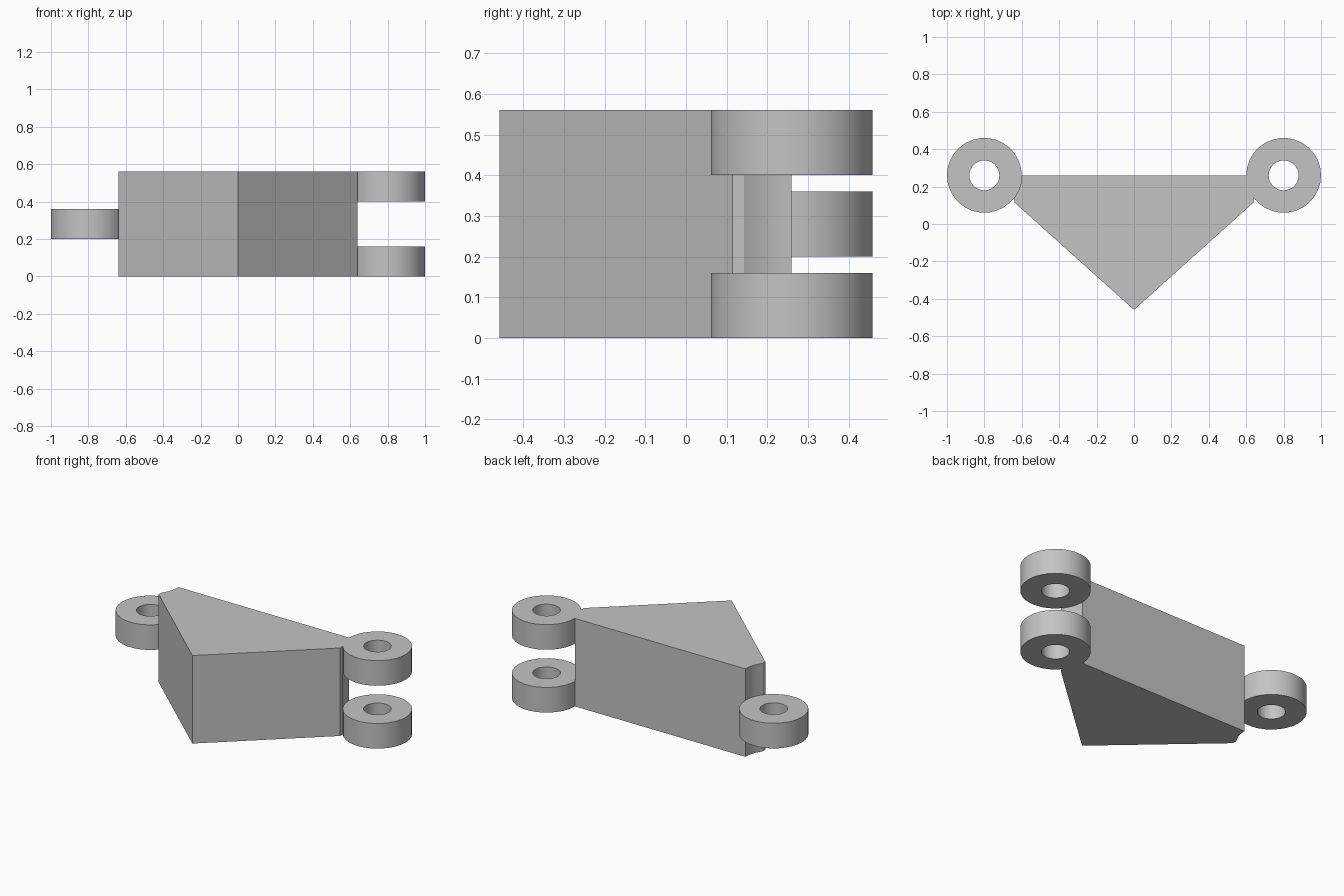
import bpy, bmesh
from math import sin, cos, pi, radians

if "Cube" in bpy.data.objects:
    bpy.data.objects.remove(bpy.data.objects["Cube"])

HINGE_X, HINGE_Y = 0.8, 0.26
OUTER, BORE, HEIGHT = 0.2, 0.08, 0.56
SIDES = 30

grey = bpy.data.materials.new("light grey")
grey.use_nodes = True
colour = (0.55, 0.55, 0.55, 1)
grey.diffuse_color = colour
grey.node_tree.nodes["Principled BSDF"].inputs["Base Color"].default_value = colour


def finish(name, bm):
    bmesh.ops.recalc_face_normals(bm, faces=bm.faces)
    mesh = bpy.data.meshes.new(name)
    bm.to_mesh(mesh)
    bm.free()
    mesh.materials.append(grey)
    obj = bpy.data.objects.new(name, mesh)
    bpy.context.collection.objects.link(obj)
    bpy.ops.object.select_all(action='DESELECT')
    obj.select_set(True)
    bpy.context.view_layer.objects.active = obj
    bpy.ops.object.shade_smooth_by_angle(angle=radians(25))


def knuckle(name, x, z0, z1):
    # Hinge ring: four loops of points joined into a closed tube
    bm = bmesh.new()
    loops = []
    for r, z in ((OUTER, z0), (OUTER, z1), (BORE, z1), (BORE, z0)):
        loops.append([bm.verts.new((x + r * cos(2 * pi * i / SIDES),
                                    HINGE_Y + r * sin(2 * pi * i / SIDES), z))
                      for i in range(SIDES)])
    for k in range(4):
        a, b = loops[k], loops[(k + 1) % 4]
        for i in range(SIDES):
            j = (i + 1) % SIDES
            bm.faces.new((a[i], a[j], b[j], b[i]))
    finish(name, bm)


# Wedge body with its back corners scooped out around the hinge axes
scoop = [(HINGE_X - OUTER * cos(2 * pi * i / SIDES),
          HINGE_Y - OUTER * sin(2 * pi * i / SIDES)) for i in range(4)]
side = scoop + [(scoop[-1][0], 0.114)]
outline = [(0, -0.459)] + side[::-1] + [(-x, y) for x, y in side]
bm = bmesh.new()
base = bm.faces.new([bm.verts.new((x, y, 0)) for x, y in outline])
top = bmesh.ops.extrude_face_region(bm, geom=[base])["geom"]
bmesh.ops.translate(bm, vec=(0, 0, HEIGHT),
                    verts=[v for v in top if isinstance(v, bmesh.types.BMVert)])
finish("wedge_body", bm)

# Paired knuckles on the left, single middle knuckle on the right
knuckle("left_lower_knuckle", HINGE_X, 0, 0.16)
knuckle("left_upper_knuckle", HINGE_X, 0.4, HEIGHT)
knuckle("right_middle_knuckle", -HINGE_X, 0.2, 0.36)
